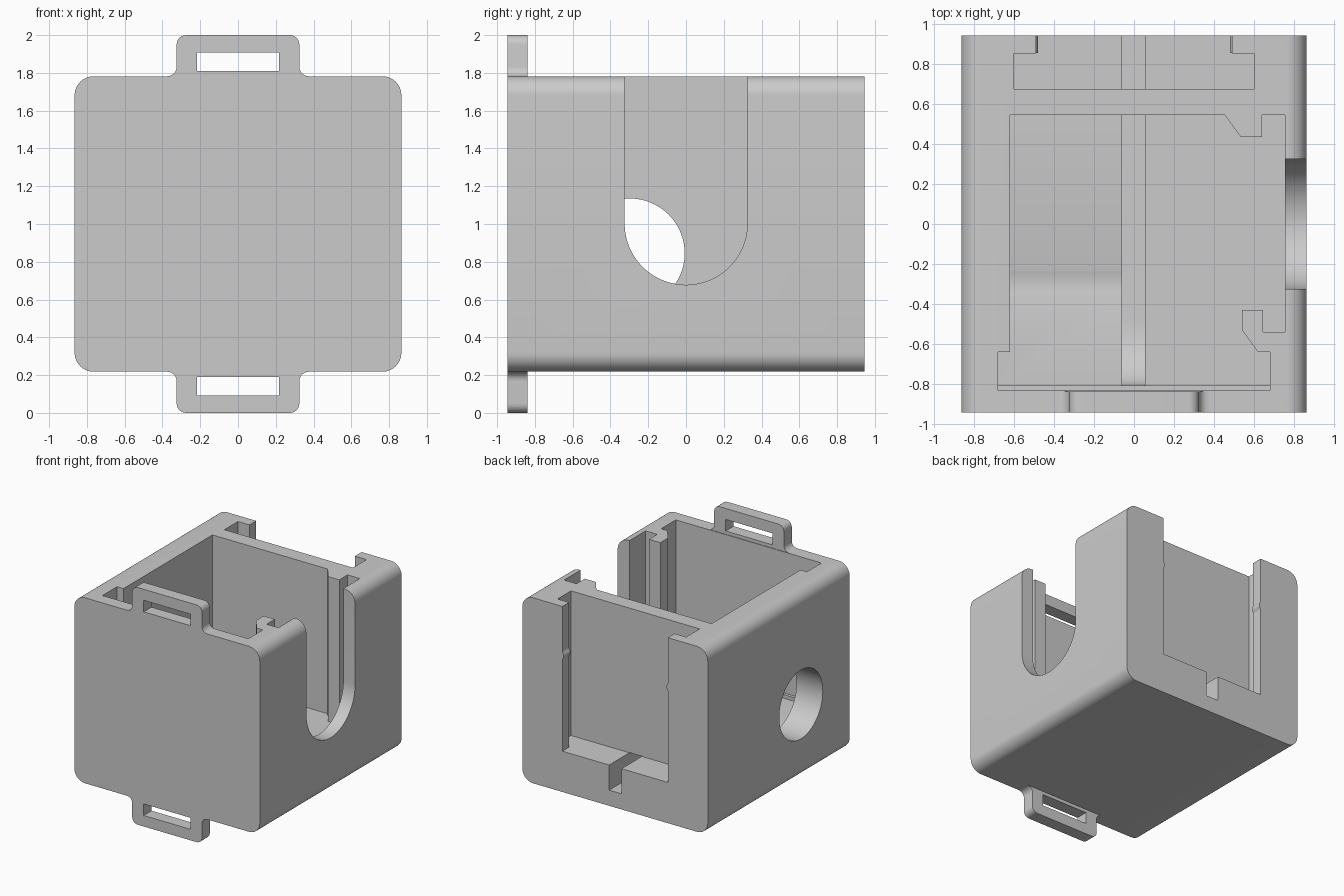
import bpy, bmesh, math
from mathutils import Vector

if "Cube" in bpy.data.objects:
    bpy.data.objects.remove(bpy.data.objects["Cube"])

grey = bpy.data.materials.new("light_grey")
grey.diffuse_color = (0.6, 0.6, 0.6, 1)
grey.use_nodes = True
grey.node_tree.nodes["Principled BSDF"].inputs["Base Color"].default_value = grey.diffuse_color

TOP, BOTTOM, FLOOR = 1.782, 0.218, 0.562
FRONT, BACK = -0.945, 0.945


def prism(name, pts, axis, lo, hi):
    """Extrude a 2D outline along an axis: x takes (y,z), y takes (x,z), z takes (x,y)."""
    def place(p, t):
        return {"x": (t, p[0], p[1]), "y": (p[0], t, p[1]), "z": (p[0], p[1], t)}[axis]
    bm = bmesh.new()
    a = [bm.verts.new(place(p, lo)) for p in pts]
    b = [bm.verts.new(place(p, hi)) for p in pts]
    bm.faces.new(a)
    bm.faces.new(b)
    n = len(pts)
    for i in range(n):
        j = (i + 1) % n
        bm.faces.new((a[i], a[j], b[j], b[i]))
    bmesh.ops.recalc_face_normals(bm, faces=bm.faces)
    me = bpy.data.meshes.new(name)
    bm.to_mesh(me)
    bm.free()
    me.materials.append(grey)
    ob = bpy.data.objects.new(name, me)
    bpy.context.collection.objects.link(ob)
    return ob


def arc(cx, cy, r, a0, a1, n=10, ry=None):
    ry = r if ry is None else ry
    out = []
    for i in range(n + 1):
        t = math.radians(a0 + (a1 - a0) * i / n)
        out.append((cx + r * math.cos(t), cy + ry * math.sin(t)))
    return out


def box(x0, x1, y0, y1):
    return [(x0, y0), (x1, y0), (x1, y1), (x0, y1)]


def cut(target, cutters):
    for c in cutters:
        m = target.modifiers.new("cut", "BOOLEAN")
        m.operation, m.solver, m.object = "DIFFERENCE", "EXACT", c
    bpy.context.view_layer.objects.active = target
    for m in list(target.modifiers):
        bpy.ops.object.modifier_apply(modifier=m.name)
    for c in cutters:
        bpy.data.objects.remove(c)


def smooth(ob):
    bpy.ops.object.select_all(action="DESELECT")
    ob.select_set(True)
    bpy.context.view_layer.objects.active = ob
    bpy.ops.object.shade_smooth_by_angle(angle=math.radians(30))


# Housing block with long edges rounded
W, R = 0.865, 0.1
outline = (arc(W - R, TOP - R, R, 0, 90) + arc(-W + R, TOP - R, R, 90, 180)
           + arc(-W + R, BOTTOM + R, R, 180, 270) + arc(W - R, BOTTOM + R, R, 270, 360))
housing = prism("housing", outline, "y", FRONT, BACK)

# Main cavity with hooked rails on the right
cavity = prism("cavity_cutter", [
    (-0.62, 0.545), (-0.62, -0.64), (-0.68, -0.64), (-0.68, -0.81), (0.68, -0.81),
    (0.68, -0.64), (0.62, -0.64), (0.54, -0.53), (0.54, -0.43), (0.645, -0.43),
    (0.645, -0.54), (0.755, -0.54), (0.755, 0.545), (0.64, 0.545), (0.64, 0.435),
    (0.535, 0.435), (0.455, 0.545)], "z", FLOOR, 2.2)
# Shallow step at the foot of the front wall
step = prism("front_step_cutter", box(-0.68, 0.68, -0.835, -0.75), "z", FLOOR + 0.03, 2.2)
# Rear slot, open to the back
rear = prism("rear_slot_cutter", [
    (-0.6, 0.675), (0.6, 0.675), (0.6, 0.855), (0.492, 0.855), (0.492, 1.1),
    (-0.492, 1.1), (-0.492, 0.855), (-0.6, 0.855)], "z", FLOOR, 2.2)
# Cable channel in the floor, curving up toward the front
channel = prism("channel_cutter",
                [(1.1, FLOOR + 0.002), (1.1, 0.35)]
                + arc(-0.48, FLOOR + 0.002, 0.33, 270, 180, 12, FLOOR + 0.002 - 0.35),
                "x", -0.06, 0.055)
# Round-bottomed opening in the right wall
side_opening = prism("side_opening_cutter",
                     [(0.325, 2.2), (-0.325, 2.2)] + arc(0, 1.003, 0.325, 180, 360, 40),
                     "x", 0.7, 1.1)
# Round hole in the left wall
side_hole = prism("side_hole_cutter", arc(-0.297, 0.845, 0.29, 0, 360, 64)[:-1], "x", -1.1, 0.0)
cut(housing, [channel, cavity, step, rear, side_opening, side_hole])
smooth(housing)

# Strap loops above and below the front wall
f, r = 0.05, 0.05
half = arc(0.325 + f, TOP + f, f, 270, 180, 6) + arc(0.325 - r, 2 - r, r, 0, 90, 6)
loop_outline = half + [(-x, z) for x, z in reversed(half)]
for name, flip in (("upper_strap_loop", False), ("lower_strap_loop", True)):
    def z(v):
        return 2 - v if flip else v
    loop = prism(name, [(px, z(pz)) for px, pz in loop_outline], "y", FRONT, -0.84)
    slot = prism("strap_slot_cutter", box(-0.218, 0.218, z(1.81), z(1.907)), "y", -1.1, -0.7)
    cut(loop, [slot])
    smooth(loop)

# Small snap ridges on the edges of the rear opening
for name, s in (("snap_ridge_right", 1), ("snap_ridge_left", -1)):
    prism(name, [(s * 0.495, 1.325), (s * 0.48, 1.355), (s * 0.48, 1.375), (s * 0.495, 1.405)],
          "y", 0.856, 0.944)
